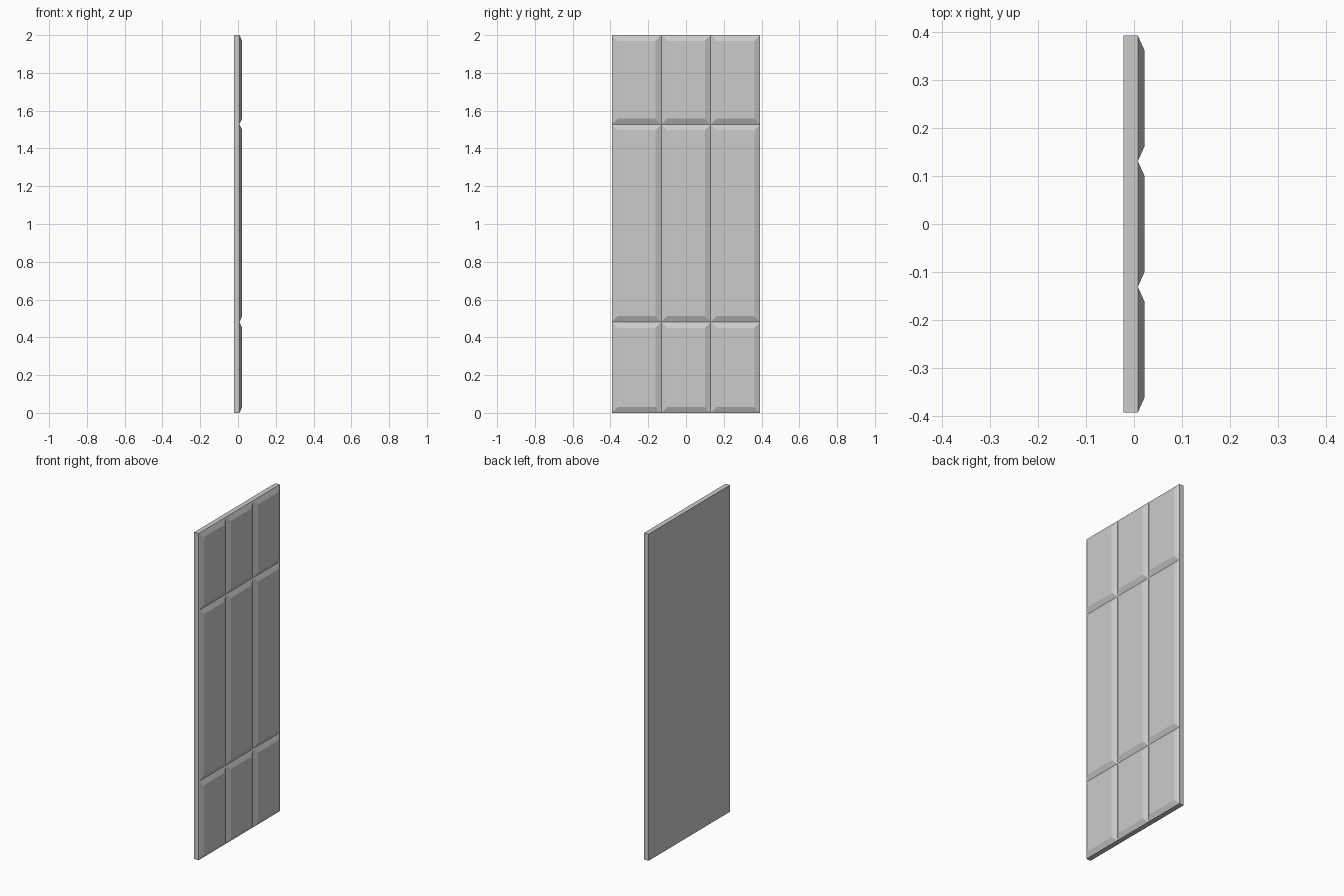
import bpy
import bmesh

if "Cube" in bpy.data.objects:
    bpy.data.objects.remove(bpy.data.objects["Cube"])

# Grid lines of the nine panels and the depth levels
ys = [-0.393, -0.131, 0.131, 0.393]
zs = [0.0, 0.481, 1.528, 2.0]
back_x, groove_x, face_x = -0.022, 0.008, 0.022
bevel = 0.031

bm = bmesh.new()

# Front sheet split into 3 x 3 panels
rows = [[bm.verts.new((groove_x, y, z)) for y in ys] for z in zs]
panels = []
for j in range(3):
    for i in range(3):
        panels.append(bm.faces.new((rows[j][i], rows[j][i + 1],
                                    rows[j + 1][i + 1], rows[j + 1][i])))
bm.normal_update()

# Slab sides and back
rim = [e for e in bm.edges if e.is_boundary]
ext = bmesh.ops.extrude_edge_only(bm, edges=rim)["geom"]
for v in (g for g in ext if isinstance(g, bmesh.types.BMVert)):
    v.co.x = back_x
back_edges = [g for g in ext if isinstance(g, bmesh.types.BMEdge) and g.is_boundary]
bmesh.ops.contextual_create(bm, geom=back_edges)
bmesh.ops.recalc_face_normals(bm, faces=bm.faces[:])

# Raised panels with chamfered borders
bmesh.ops.inset_individual(bm, faces=panels, thickness=bevel,
                           depth=face_x - groove_x, use_even_offset=True)

mesh = bpy.data.meshes.new("panelled_door")
bm.to_mesh(mesh)
bm.free()
door = bpy.data.objects.new("panelled_door", mesh)
bpy.context.collection.objects.link(door)
